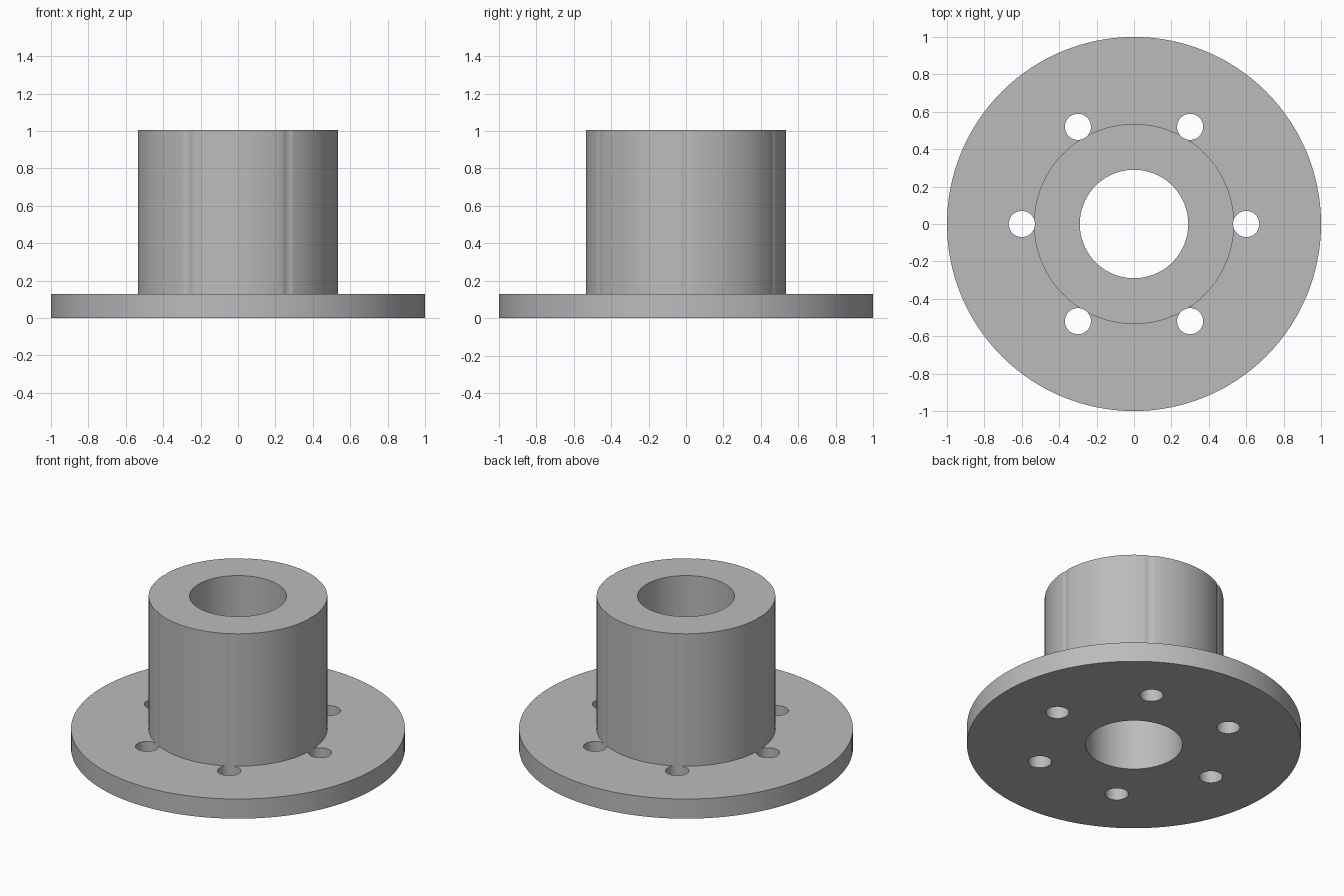
import bpy
import bmesh
from math import cos, sin, radians, tau

SEGMENTS = 128
PLATE_RADIUS, PLATE_TOP = 1.0, 0.13
HUB_RADIUS, HUB_TOP = 0.535, 1.005
BORE_RADIUS = 0.29
HOLE_RADIUS, HOLE_CIRCLE, HOLE_COUNT = 0.07, 0.6, 6

cube = bpy.data.objects.get("Cube")
if cube:
    bpy.data.objects.remove(cube, do_unlink=True)

# Single plain metal colour
grey = bpy.data.materials.new("grey metal")
grey.use_nodes = True
colour = (0.5, 0.5, 0.5, 1)
grey.diffuse_color = colour
grey.node_tree.nodes["Principled BSDF"].inputs["Base Color"].default_value = colour


def add_object(name, bm):
    mesh = bpy.data.meshes.new(name)
    bmesh.ops.recalc_face_normals(bm, faces=bm.faces)
    bm.to_mesh(mesh)
    bm.free()
    mesh.materials.append(grey)
    obj = bpy.data.objects.new(name, mesh)
    bpy.context.collection.objects.link(obj)
    return obj


def lathe(name, profile):
    """Revolve a closed (radius, height) profile around z."""
    bm = bmesh.new()
    rings = []
    for r, z in profile:
        rings.append([bm.verts.new((r * cos(tau * i / SEGMENTS), r * sin(tau * i / SEGMENTS), z))
                      for i in range(SEGMENTS)])
    for a, b in zip(rings, rings[1:] + rings[:1]):
        for i in range(SEGMENTS):
            j = (i + 1) % SEGMENTS
            bm.faces.new((a[i], a[j], b[j], b[i]))
    return add_object(name, bm)


# Flange plate, hub and through bore in one revolved body
flange = lathe("flanged_hub", [
    (BORE_RADIUS, 0), (PLATE_RADIUS, 0), (PLATE_RADIUS, PLATE_TOP),
    (HUB_RADIUS, PLATE_TOP), (HUB_RADIUS, HUB_TOP), (BORE_RADIUS, HUB_TOP)])

# Bolt hole cutters run full height, so they also graze the hub wall
bm = bmesh.new()
for k in range(HOLE_COUNT):
    angle = tau * k / HOLE_COUNT
    made = bmesh.ops.create_cone(bm, cap_ends=True, segments=48, depth=2,
                                 radius1=HOLE_RADIUS, radius2=HOLE_RADIUS)
    bmesh.ops.translate(bm, verts=made["verts"],
                        vec=(HOLE_CIRCLE * cos(angle), HOLE_CIRCLE * sin(angle), HUB_TOP / 2))
cutter = add_object("bolt_hole_cutter", bm)
cutter.hide_render = True

# Cut the holes, then drop the cutter
cut = flange.modifiers.new("bolt holes", "BOOLEAN")
cut.operation = "DIFFERENCE"
cut.solver = "EXACT"
cut.object = cutter
bpy.ops.object.select_all(action="DESELECT")
bpy.context.view_layer.objects.active = flange
flange.select_set(True)
bpy.ops.object.modifier_apply(modifier=cut.name)
bpy.data.objects.remove(cutter, do_unlink=True)

# Smooth round walls, keep rims crisp
bpy.ops.object.shade_smooth_by_angle(angle=radians(30))
